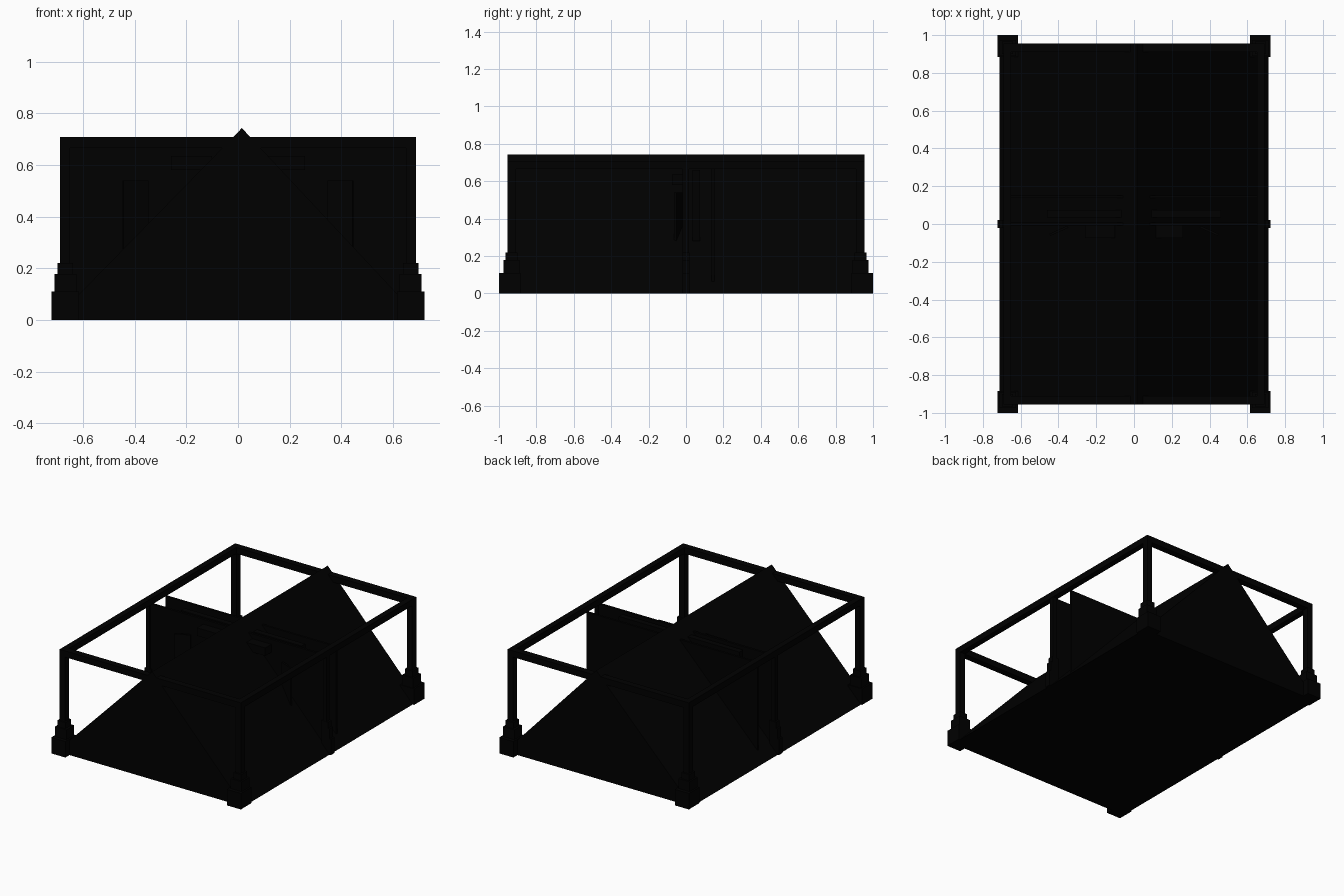
import bpy, math

if "Cube" in bpy.data.objects:
    bpy.data.objects.remove(bpy.data.objects["Cube"])

black = bpy.data.materials.new("black")
black.diffuse_color = (0.0, 0.0, 0.0, 1)
black.use_nodes = True
black.node_tree.nodes["Principled BSDF"].inputs["Base Color"].default_value = black.diffuse_color


def mesh(name, verts, faces):
    me = bpy.data.meshes.new(name)
    me.from_pydata(verts, [], faces)
    me.materials.append(black)
    ob = bpy.data.objects.new(name, me)
    bpy.context.collection.objects.link(ob)
    return ob


def box(name, x, y, z, turn=0):
    """Box from (min, max) ranges, optionally turned about its own vertical axis."""
    cx, cy, cz = (sum(r) / 2 for r in (x, y, z))
    hx, hy, hz = (abs(r[1] - r[0]) / 2 for r in (x, y, z))
    v = [(sx * hx, sy * hy, sz * hz) for sx in (-1, 1) for sy in (-1, 1) for sz in (-1, 1)]
    f = [(0, 1, 3, 2), (4, 6, 7, 5), (0, 4, 5, 1), (2, 3, 7, 6), (0, 2, 6, 4), (1, 5, 7, 3)]
    ob = mesh(name, v, f)
    ob.location = (cx, cy, cz)
    ob.rotation_euler.z = math.radians(turn)
    return ob


# Corner posts on stepped feet
for sx in (-1, 1):
    for sy in (-1, 1):
        box("corner_post", (sx * .65, sx * .69), (sy * .91, sy * .955), (.2, .708))
        for out_x, out_y, in_x, in_y, z0, z1 in ((.722, 1.0, .615, .885, 0, .11),
                                                 (.711, .975, .625, .89, .11, .178),
                                                 (.70, .965, .64, .90, .178, .22)):
            box("post_foot", (sx * in_x, sx * out_x), (sy * in_y, sy * out_y), (z0, z1))

# Top rails
for s in (-1, 1):
    box("end_rail", (-.65, .65), (s * .91, s * .955), (.665, .708))
    box("side_rail", (s * .65, s * .69), (-.91, .91), (.665, .708))

# Gabled prism running front to back, closed underneath
section = [(-.713, 0), (.711, 0), (.015, .743)]
mesh("gable_prism", [(x, y, z) for y in (-.955, .955) for x, z in section],
     [(0, 1, 2), (5, 4, 3), (0, 3, 4, 1), (1, 4, 5, 2), (2, 5, 3, 0)])

# Cross walls
box("front_wall", (-.675, .675), (-.008, .008), (0, .668))
box("rear_wall", (-.65, .65), (.137, .152), (0, .668))
box("inner_panel", (-.46, .46), (.035, .075), (.28, .66))

# Wall end posts, stepped feet, angled side shutters and top hoods
for s in (-1, 1):
    box("wall_post", (s * .66, s * .688), (-.018, .015), (.2, .668))
    for out_x, z0, z1 in ((.722, 0, .11), (.711, .11, .178), (.70, .178, .22)):
        box("wall_foot", (s * .65, s * out_x), (-.02, .02), (z0, z1))
    box("side_shutter", (s * .345, s * .45), (-.042, -.03), (.275, .54), s * -24)
    box("top_hood", (s * .10, s * .26), (-.075, -.008), (.58, .635))
